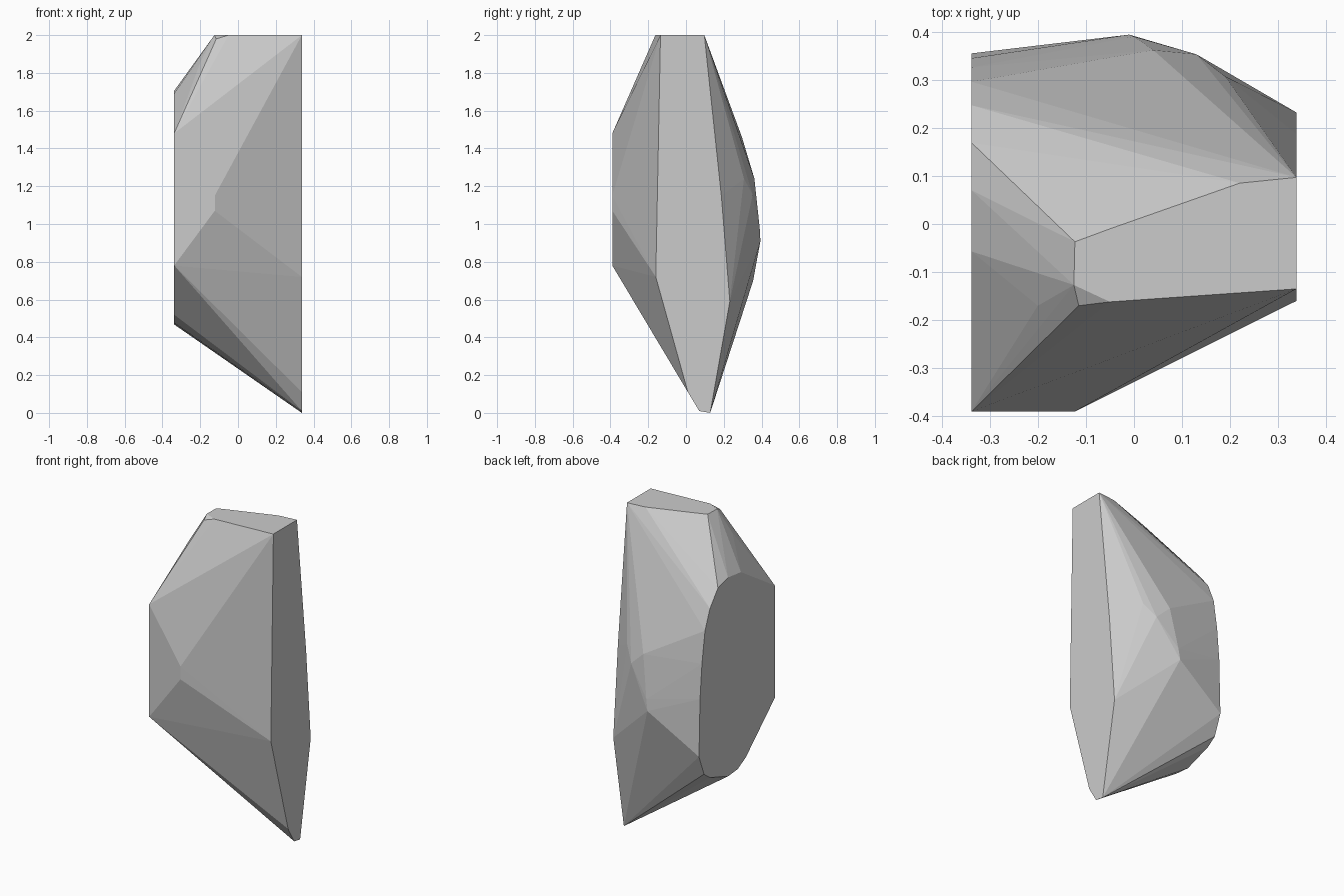
import bpy, bmesh

if "Cube" in bpy.data.objects:
    bpy.data.objects.remove(bpy.data.objects["Cube"])

HALF = 0.338  # half the width between the two sliced side planes

# left sliced side, outline as (y, z)
left_cut = [(-.39, .78), (-.39, 1.48), (-.057, 1.69), (.07, 1.705), (.169, 1.677),
            (.247, 1.58), (.296, 1.46), (.326, 1.266), (.345, 1.053), (.355, .698),
            (.306, .571), (.247, .528), (.07, .468), (-.027, .477), (-.106, .52)]

# right sliced side, outline as (y, z)
right_cut = [(-.135, 2), (.097, 2), (.187, 1.15), (.232, .59),
             (.128, 0), (.07, .01), (.01, .11), (-.16, .72)]

# flat top, outline as (x, y)
top_cut = [(.22, .085), (-.05, -.01), (-.123, -.037), (-.125, -.127), (-.05, -.162)]

# corners on the front and back faces
corners = [(-.123, -.39, 1.07), (-.123, -.39, 1.15), (-.115, -.17, 1.98), (-.2, -.17, 1.855),
           (-.01, .394, .91), (.0, .39, .98), (.04, .362, 1.24),
           (.13, .353, 1.155), (.19, .307, 1.24)]

points = ([(-HALF, y, z) for y, z in left_cut] + [(HALF, y, z) for y, z in right_cut]
          + [(x, y, 2) for x, y in top_cut] + corners)

# wrap the cuts and corners into one faceted stone
bm = bmesh.new()
for p in points:
    bm.verts.new(p)
hull = bmesh.ops.convex_hull(bm, input=bm.verts[:])
loose = [v for v in bm.verts if not v.link_faces]
bmesh.ops.delete(bm, geom=loose, context='VERTS')
bmesh.ops.dissolve_limit(bm, angle_limit=0.01, verts=bm.verts[:], edges=bm.edges[:])
bmesh.ops.recalc_face_normals(bm, faces=bm.faces[:])

mesh = bpy.data.meshes.new("rock")
bm.to_mesh(mesh)
bm.free()
rock = bpy.data.objects.new("rock", mesh)
bpy.context.collection.objects.link(rock)
